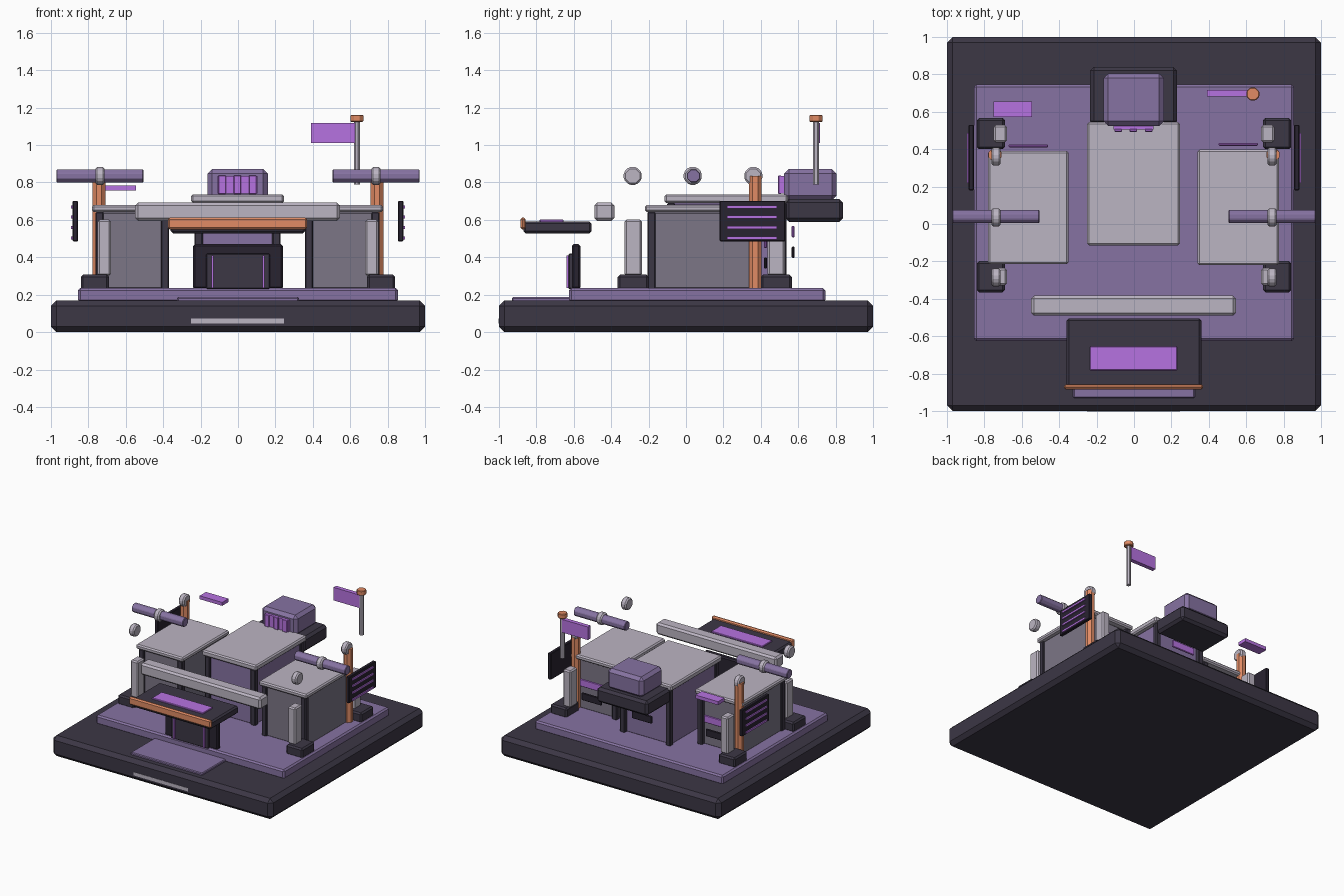
import bpy
from math import pi

if "Cube" in bpy.data.objects:
    bpy.data.objects.remove(bpy.data.objects["Cube"])


def material(name, r, g, b):
    m = bpy.data.materials.new(name)
    m.diffuse_color = (r, g, b, 1)
    m.use_nodes = True
    m.node_tree.nodes["Principled BSDF"].inputs["Base Color"].default_value = m.diffuse_color
    return m


DARK = material("dark", 0.045, 0.038, 0.06)
BLACK = material("black", 0.022, 0.017, 0.03)
PURPLE = material("purple", 0.24, 0.17, 0.36)
GLOW = material("glow", 0.47, 0.17, 0.75)
ORANGE = material("orange", 0.75, 0.26, 0.13)
LIGHT = material("light", 0.5, 0.46, 0.54)
GREY = material("grey", 0.2, 0.18, 0.24)


def finish(ob, name, mat, bevel):
    ob.name = name
    ob.data.materials.append(mat)
    if bevel:
        mod = ob.modifiers.new("bevel", 'BEVEL')
        mod.width = bevel
        mod.segments = 1
    return ob


def box(name, x, y, z, mat, bevel=0.0):
    """Box from (min, max) ranges."""
    bpy.ops.mesh.primitive_cube_add(
        size=1, location=[(a + b) / 2 for a, b in (x, y, z)])
    ob = bpy.context.object
    ob.scale = [b - a for a, b in (x, y, z)]
    bpy.ops.object.transform_apply(location=False, rotation=False, scale=True)
    return finish(ob, name, mat, bevel)


def rod(name, loc, r, length, mat, axis='Z', sides=8, bevel=0.0):
    bpy.ops.mesh.primitive_cylinder_add(vertices=sides, radius=r, depth=length, location=loc)
    ob = bpy.context.object
    ob.rotation_euler = (0, 0, pi / sides)
    bpy.ops.object.transform_apply(location=False, rotation=True, scale=False)
    if axis == 'X':
        ob.rotation_euler = (0, pi / 2, 0)
    return finish(ob, name, mat, bevel)


def side(s, a, b):
    return tuple(sorted((s * a, s * b)))


def building(name, x, y, top, roof, body_mat):
    """Walled block with corner trims, an overhanging roof and rear strips."""
    (x0, x1), (y0, y1) = x, y
    box(name + "_roof", x, y, (top, roof), LIGHT, 0.01)
    box(name + "_body", (x0 + .03, x1 - .03), (y0 + .03, y1 - .04), (.23, top), body_mat, 0.008)
    for i, cx in enumerate((x0 + .04, x1 - .04)):
        for j, cy in enumerate((y0 + .035, y1 - .03)):
            box(f"{name}_trim_{i}{j}", (cx - .022, cx + .022),
                (cy - .022, cy + .022), (.23, top), DARK, 0.006)
    c = (x0 + x1) / 2
    z = roof - .2
    box(name + "_rear_strip", (c - .105, c + .105), (y1 + .02, y1 + .035), (z - .03, z + .03), GLOW, 0.004)
    box(name + "_rear_vent", (c - .09, c + .09), (y1 + .02, y1 + .035), (z - .14, z - .08), BLACK, 0.004)


# Ground slabs
box("base", (-1, 1), (-1, 1), (0, .17), DARK, 0.03)
box("floor", (-.855, .855), (-.625, .745), (.16, .235), PURPLE, 0.012)
box("entry_pad", (-.325, .325), (-.93, -.6), (.16, .187), PURPLE, 0.006)
box("base_front_strip", (-.25, .245), (-1.002, -.98), (.045, .072), LIGHT)

# Buildings
building("centre_block", (-.25, .245), (-.115, .545), .69, .737, PURPLE)
building("left_block", (-.78, -.35), (-.215, .39), .642, .68, GREY)
building("right_block", (.34, .775), (-.22, .398), .642, .68, GREY)

# Front beam, canopy and door
box("front_beam", (-.55, .545), (-.49, -.383), (.595, .692), LIGHT, 0.015)
box("canopy", (-.36, .36), (-.87, -.505), (.528, .592), DARK, 0.012)
box("canopy_light", (-.235, .23), (-.782, -.655), (.585, .602), GLOW, 0.003)
box("canopy_edge", (-.375, .37), (-.885, -.857), (.548, .612), ORANGE, 0.01)
box("door_frame", (-.24, .24), (-.61, -.565), (.23, .47), BLACK, 0.01)
box("door_panel", (-.17, .17), (-.628, -.6), (.23, .42), DARK, 0.005)
for s in (-1, 1):
    box("door_light", side(s, .13, .143), (-.638, -.62), (.235, .41), GLOW)

# Rear tower
box("tower_base", (-.235, .23), (.53, .84), (.59, .712), DARK, 0.02)
box("tower_cab", (-.163, .16), (.525, .805), (.705, .872), PURPLE, 0.025)
box("tower_window", (-.11, .103), (.505, .528), (.74, .835), GLOW)
for cx in (-.085, -.003, .078):
    box("window_bar", (cx - .02, cx + .02), (.493, .508), (.738, .838), GLOW, 0.003)

# Mirrored side equipment
for s in (-1, 1):
    for y in (-.282, .483):
        box("foot", side(s, .69, .84), (y - .083, y + .083), (.225, .307), DARK, 0.012)
        box("post", side(s, .68, .75), (y - .046, y + .046), (.3, .602), LIGHT, 0.01)
    rod("column", (s * .743, .37, .535), .037, .6, ORANGE)
    rod("pipe", (s * .738, .04, .835), .038, .465, PURPLE, 'X', bevel=0.004)
    for y in (-.285, .036, .36):
        rod("collar", (s * .738, y, .835), .052, .05, LIGHT, 'X', bevel=0.01)
    box("side_panel", side(s, .856, .884), (.18, .53), (.485, .702), BLACK, 0.004)
    for z in (.503, .56, .615, .67):
        box("side_panel_bar", side(s, .878, .893), (.22, .487), (z - .008, z + .008), GLOW)

# Flag and floating plate
rod("flag_pole", (.636, .695, .96), .018, .34, LIGHT)
rod("flag_cap", (.636, .695, 1.143), .037, .038, ORANGE, bevel=0.004)
box("flag", (.39, .625), (.683, .717), (1.01, 1.117), GLOW)
box("rear_plate", (-.75, -.545), (.573, .655), (.757, .785), GLOW)
